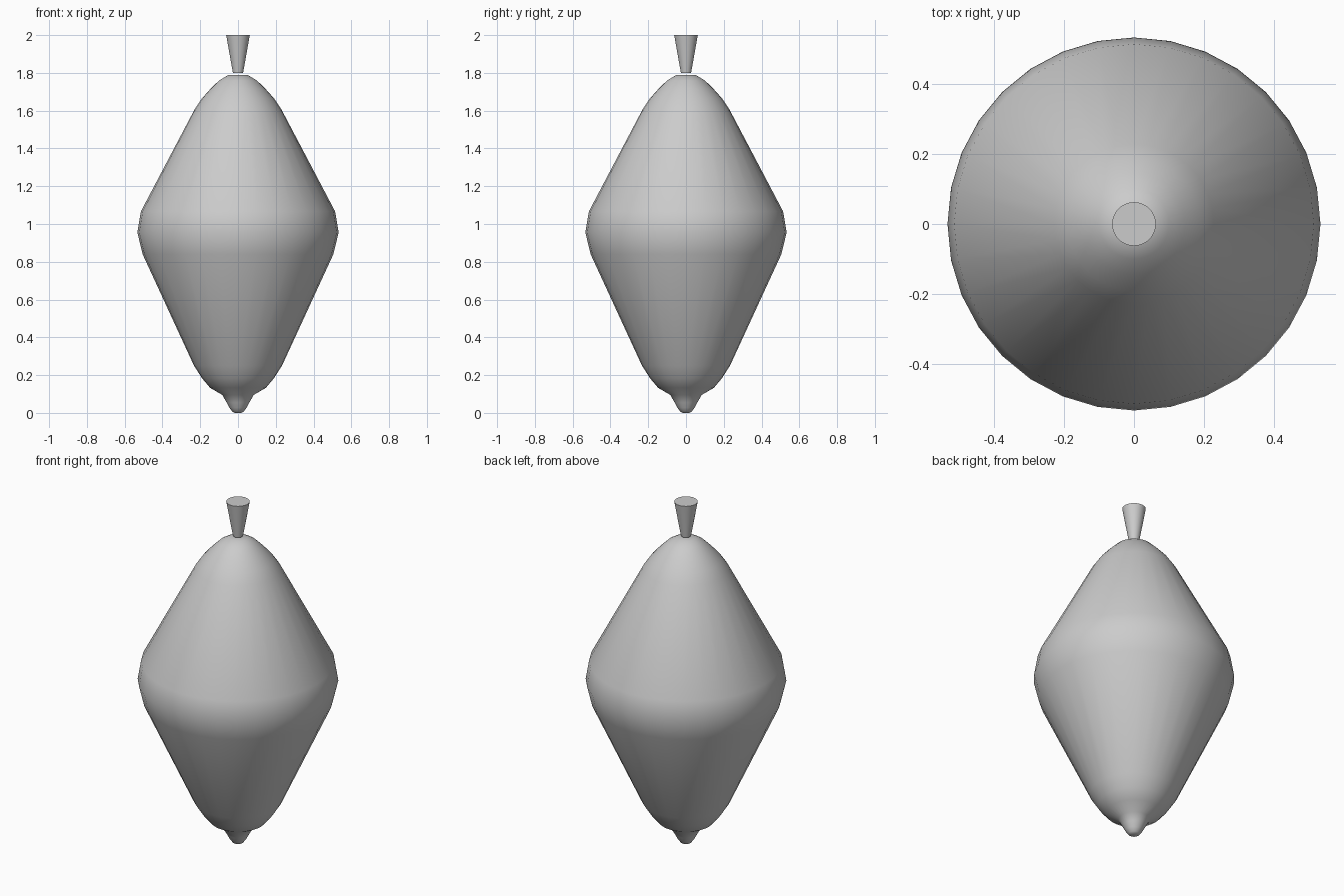
import bpy, bmesh
from math import cos, sin, tau, radians

if "Cube" in bpy.data.objects:
    bpy.data.objects.remove(bpy.data.objects["Cube"])

SIDES = 32


def lathe(name, profile):
    """Spin (radius, height) points around z, capping both ends."""
    bm = bmesh.new()
    rings = [[bm.verts.new((r * cos(tau * i / SIDES), r * sin(tau * i / SIDES), z))
              for i in range(SIDES)] for r, z in profile]
    for low, high in zip(rings, rings[1:]):
        for i in range(SIDES):
            j = (i + 1) % SIDES
            bm.faces.new((low[i], low[j], high[j], high[i]))
    bm.faces.new(rings[0][::-1])
    bm.faces.new(rings[-1])
    mesh = bpy.data.meshes.new(name)
    bm.to_mesh(mesh)
    bm.free()
    obj = bpy.data.objects.new(name, mesh)
    bpy.context.collection.objects.link(obj)
    bpy.ops.object.select_all(action='DESELECT')
    obj.select_set(True)
    bpy.context.view_layer.objects.active = obj
    bpy.ops.object.shade_smooth_by_angle(angle=radians(50))
    return obj


# Double-tapered body with a small nipple at the bottom
lathe("body", [
    (0.018, 0.0), (0.03, 0.007), (0.045, 0.027), (0.06, 0.055), (0.083, 0.095),
    (0.148, 0.133), (0.19, 0.183), (0.233, 0.25),
    (0.505, 0.84), (0.533, 0.956), (0.514, 1.067),
    (0.228, 1.61), (0.19, 1.666), (0.145, 1.716), (0.1, 1.76), (0.05, 1.79),
])

# Flared stem on top
lathe("stem", [(0.027, 1.80), (0.0625, 2.0)])
